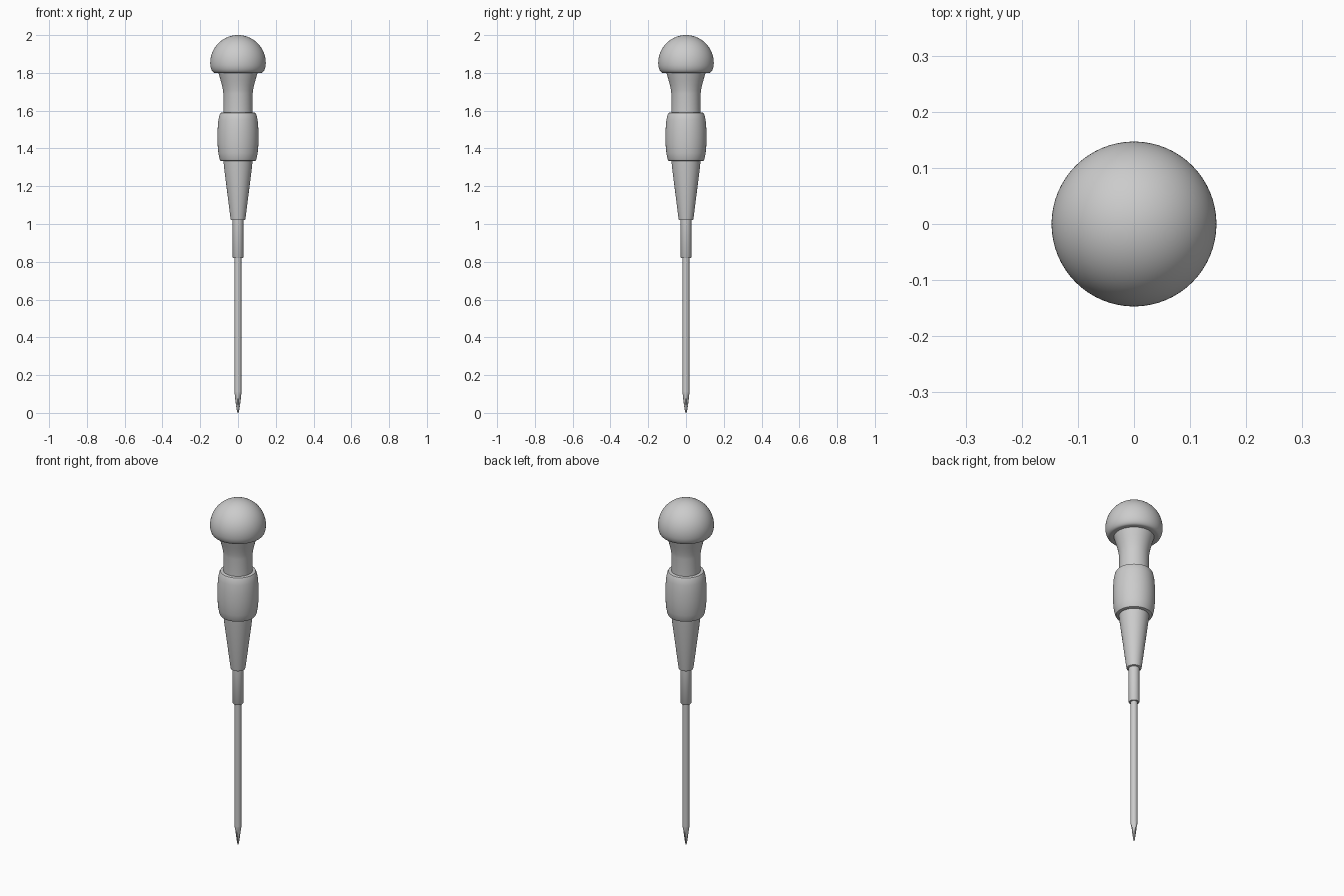
import bpy, bmesh
from math import sin, cos, pi, radians

if "Cube" in bpy.data.objects:
    bpy.data.objects.remove(bpy.data.objects["Cube"])

SEG = 64


def loft(name, rings, angle=35):
    """Skin a stack of closed rings and cap both ends."""
    bm = bmesh.new()
    loops = [[bm.verts.new(p) for p in ring] for ring in rings]
    n = len(rings[0])
    for a, b in zip(loops, loops[1:]):
        for i in range(n):
            j = (i + 1) % n
            bm.faces.new((a[i], a[j], b[j], b[i]))
    bm.faces.new(loops[0][::-1])
    bm.faces.new(loops[-1])
    bmesh.ops.recalc_face_normals(bm, faces=bm.faces)
    me = bpy.data.meshes.new(name)
    bm.to_mesh(me)
    bm.free()
    ob = bpy.data.objects.new(name, me)
    bpy.context.collection.objects.link(ob)
    bpy.ops.object.select_all(action='DESELECT')
    ob.select_set(True)
    bpy.context.view_layer.objects.active = ob
    bpy.ops.object.shade_smooth_by_angle(angle=radians(angle))
    return ob


def lathe(name, profile):
    """Turned part from (radius, height) points, bottom to top."""
    return loft(name, [[(r * cos(2 * pi * i / SEG), r * sin(2 * pi * i / SEG), z)
                        for i in range(SEG)] for r, z in profile])


def arc(cr, cz, rr, rz, a0, a1, n):
    """Elliptical arc of profile points."""
    return [(cr + rr * cos(radians(a0 + (a1 - a0) * i / n)),
             cz + rz * sin(radians(a0 + (a1 - a0) * i / n))) for i in range(n + 1)]


# domed cap
lathe("handle_cap", [(0.10, 1.80)] + arc(0.122, 1.850, 0.025, 0.050, -90, -12, 7)
      + arc(0, 1.853, 0.147, 0.147, 0, 89, 24))

# waisted neck under the cap
lathe("handle_neck", [(0.077, 1.57), (0.077, 1.69), (0.080, 1.71), (0.085, 1.735),
                      (0.092, 1.76), (0.099, 1.785), (0.106, 1.81)])

# barrel grip with rounded ends
lathe("grip", [(0.07, 1.333), (0.088, 1.333)]
      + [(0.093, 1.335), (0.098, 1.345), (0.104, 1.375), (0.108, 1.42), (0.109, 1.46),
         (0.108, 1.50), (0.104, 1.55), (0.098, 1.578), (0.093, 1.588)]
      + [(0.088, 1.59), (0.07, 1.59)])

# tapered lower handle
lathe("handle_taper", [(0.034, 1.02), (0.038, 1.022), (0.040, 1.032),
                       (0.074, 1.30), (0.077, 1.335)])

# ferrule and shaft
lathe("ferrule", [(0.026, 0.82), (0.028, 0.823), (0.028, 1.03)])
lathe("shaft", [(0.018, 0.11), (0.018, 0.83)])


# cross-head tip: four blades with diagonal flutes deepening toward the point
def cross_ring(z, r, flute):
    ring = []
    for i in range(32):
        a = 2 * pi * i / 32
        k = abs(sin(2 * a))
        rad = r * (1 - flute * min(1, max(0, (k - 0.3) / 0.7)))
        ring.append((rad * cos(a), rad * sin(a), z))
    return ring


loft("cross_tip", [cross_ring(0.0, 0.003, 0.3), cross_ring(0.012, 0.006, 0.5),
                   cross_ring(0.045, 0.0115, 0.5), cross_ring(0.075, 0.015, 0.3),
                   cross_ring(0.10, 0.0175, 0.0), cross_ring(0.112, 0.018, 0.0)], 25)
